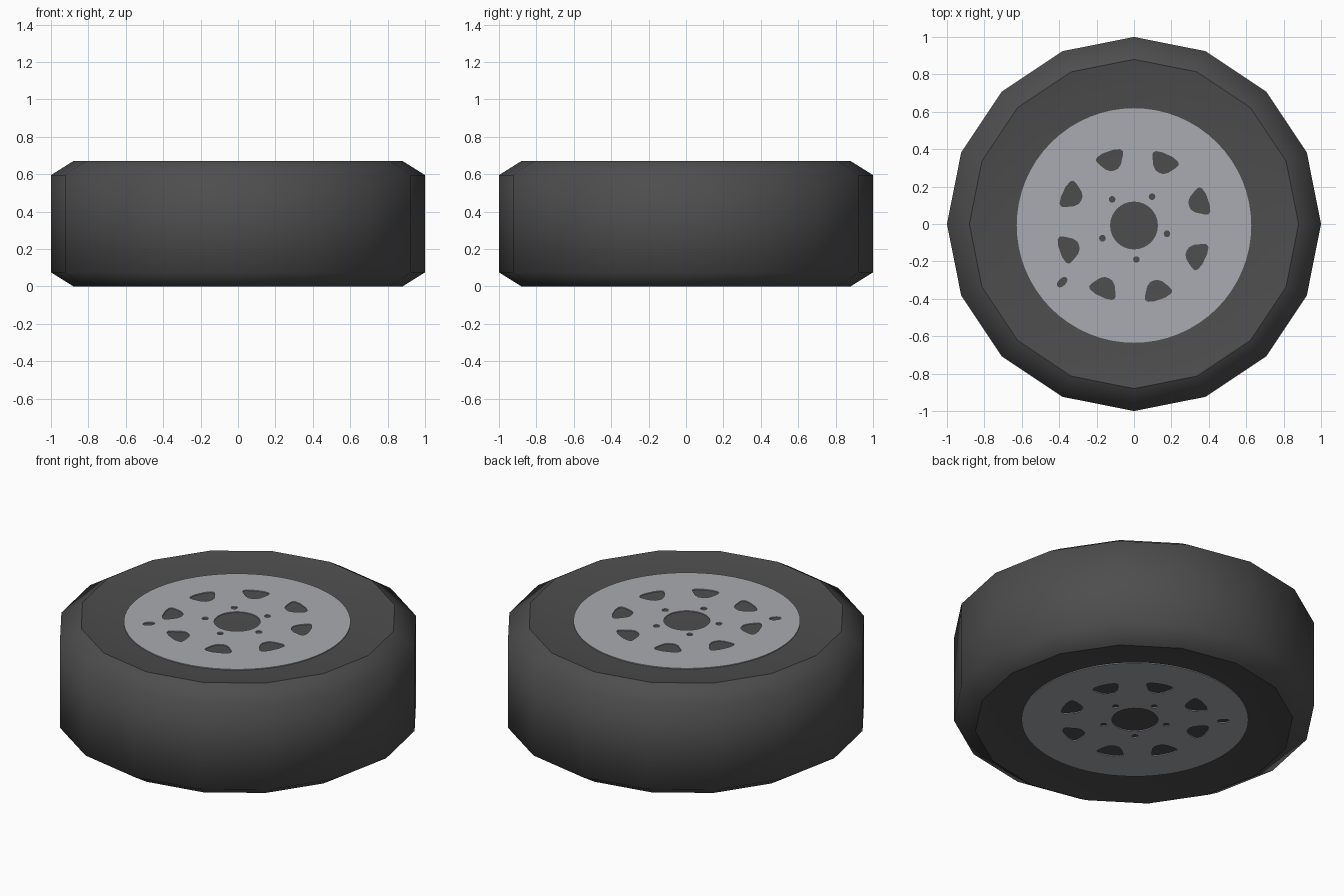
import bpy, bmesh, math

if "Cube" in bpy.data.objects:
    bpy.data.objects.remove(bpy.data.objects["Cube"])

SIDES = 16
HEIGHT = 0.67
DISH = 0.03          # depth of the sunken middle of each sidewall


def material(name, colour):
    m = bpy.data.materials.new(name)
    m.diffuse_color = (*colour, 1)
    m.use_nodes = True
    m.node_tree.nodes["Principled BSDF"].inputs["Base Color"].default_value = m.diffuse_color
    return m


rubber = material("dark rubber", (0.075, 0.075, 0.075))
metal = material("silver metal", (0.40, 0.41, 0.44))


# Tyre: a 16-sided lathe profile (radius, height) with dished faces
def build_tyre():
    profile = [(0.70, DISH), (0.88, 0), (1.0, 0.075), (1.0, 0.595),
               (0.88, HEIGHT), (0.70, HEIGHT - DISH)]
    bm = bmesh.new()
    rings = []
    for r, z in profile:
        rings.append([bm.verts.new((r * math.cos(math.tau * i / SIDES),
                                    r * math.sin(math.tau * i / SIDES), z))
                      for i in range(SIDES)])
    for a, b in zip(rings, rings[1:]):
        for i in range(SIDES):
            j = (i + 1) % SIDES
            bm.faces.new((a[i], a[j], b[j], b[i]))
    bm.faces.new(rings[0][::-1])
    bm.faces.new(rings[-1])
    for f in bm.faces:
        f.smooth = True
    # crisp shoulder lines between sidewall and tread
    for ring in (rings[1], rings[4]):
        for i in range(SIDES):
            bm.edges.get((ring[i], ring[(i + 1) % SIDES])).smooth = False
    bmesh.ops.recalc_face_normals(bm, faces=bm.faces[:])
    mesh = bpy.data.meshes.new("tyre")
    bm.to_mesh(mesh)
    bm.free()
    mesh.materials.append(rubber)
    bpy.context.collection.objects.link(bpy.data.objects.new("tyre", mesh))


def ellipse(cx, cy, rx, ry, turn=0, n=16):
    c, s = math.cos(turn), math.sin(turn)
    pts = []
    for i in range(n):
        t = math.tau * i / n
        u, v = rx * math.cos(t), ry * math.sin(t)
        pts.append((cx + u * c - v * s, cy + u * s + v * c))
    return pts


def window(angle):
    # rounded triangle, wide end outward: (radius, degrees off axis)
    shape = [(0.316, -4), (0.312, 0), (0.316, 4), (0.335, 7.5), (0.38, 10.5),
             (0.403, 11), (0.415, 9), (0.42, 4), (0.42, -4), (0.415, -9),
             (0.403, -11), (0.38, -10.5), (0.335, -7.5)]
    return [(r * math.cos(angle + math.radians(d)),
             r * math.sin(angle + math.radians(d))) for r, d in shape]


# Wheel rim: thin filled plate with spoke windows, hub, bolt and valve holes
def build_rim(name, z, flip):
    outlines = [ellipse(0, 0, 0.627, 0.627, n=64), ellipse(0, 0, 0.128, 0.128, n=32)]
    outlines += [window(math.radians(19.5 + 45 * k)) for k in range(8)]
    for k in range(5):
        a = math.radians(-86 + 72 * k)
        outlines.append(ellipse(0.182 * math.cos(a), 0.182 * math.sin(a), 0.018, 0.018, n=10))
    outlines.append(ellipse(-0.384, -0.303, 0.034, 0.02, math.radians(45)))
    curve = bpy.data.curves.new(name, 'CURVE')
    curve.dimensions = '2D'
    curve.fill_mode = 'BOTH'
    curve.extrude = 0.003
    for pts in outlines:
        sp = curve.splines.new('POLY')
        sp.points.add(len(pts) - 1)
        for p, (x, y) in zip(sp.points, pts):
            p.co = (x, y - 0.008, 0, 1)
        sp.use_cyclic_u = True
    curve.materials.append(metal)
    ob = bpy.data.objects.new(name, curve)
    bpy.context.collection.objects.link(ob)
    ob.location.z = z
    ob.rotation_euler.x = math.pi if flip else 0
    bpy.ops.object.select_all(action='DESELECT')
    ob.select_set(True)
    bpy.context.view_layer.objects.active = ob
    bpy.ops.object.convert(target='MESH')


build_tyre()
build_rim("rim_top", HEIGHT - DISH + 0.002, False)
build_rim("rim_bottom", DISH - 0.002, True)
